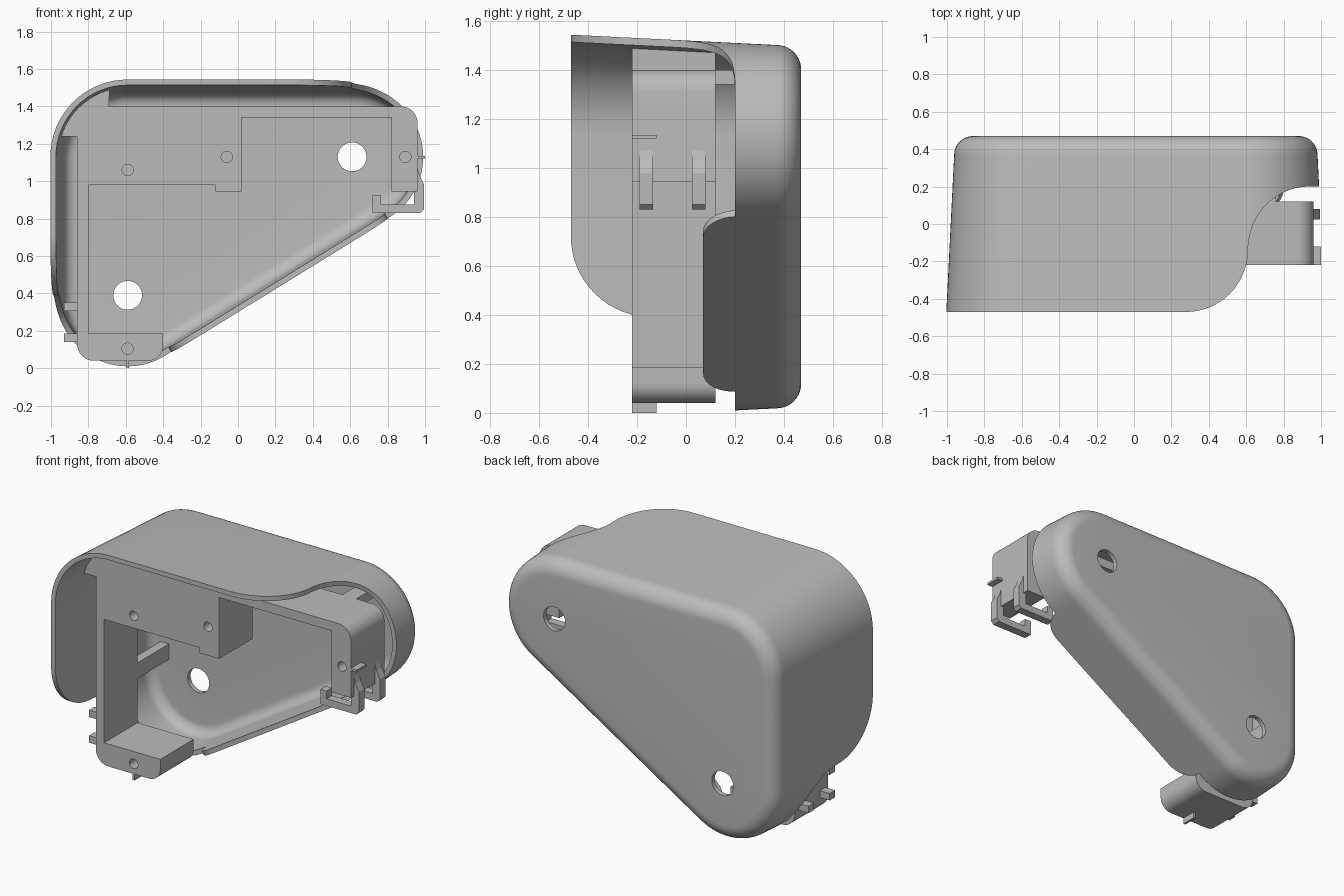
import bpy, bmesh
from math import sin, cos, sqrt, pi, radians, atan2
from mathutils import Matrix

if "Cube" in bpy.data.objects:
    bpy.data.objects.remove(bpy.data.objects["Cube"], do_unlink=True)

grey = bpy.data.materials.new("plain grey")
grey.use_nodes = True
COLOUR = (0.5, 0.5, 0.5, 1)
grey.diffuse_color = COLOUR
grey.node_tree.nodes["Principled BSDF"].inputs["Base Color"].default_value = COLOUR


def finish(bm, name):
    bmesh.ops.recalc_face_normals(bm, faces=bm.faces)
    mesh = bpy.data.meshes.new(name)
    bm.to_mesh(mesh)
    bm.free()
    mesh.materials.append(grey)
    obj = bpy.data.objects.new(name, mesh)
    bpy.context.collection.objects.link(obj)
    return obj


def activate(obj):
    bpy.ops.object.select_all(action='DESELECT')
    obj.select_set(True)
    bpy.context.view_layer.objects.active = obj


def smooth(obj):
    activate(obj)
    bpy.ops.object.shade_smooth_by_angle(angle=radians(30))


def prism(name, points, y0, y1):
    """Extrude an x-z profile along y."""
    bm = bmesh.new()
    face = bm.faces.new([bm.verts.new((x, y0, z)) for x, z in points])
    new = bmesh.ops.extrude_face_region(bm, geom=[face])["geom"]
    moved = [v for v in new if isinstance(v, bmesh.types.BMVert)]
    bmesh.ops.translate(bm, verts=moved, vec=(0, y1 - y0, 0))
    return finish(bm, name)


def box(name, x0, x1, y0, y1, z0, z1):
    return prism(name, [(x0, z0), (x1, z0), (x1, z1), (x0, z1)], y0, y1)


def arc(cx, cz, r, a0, a1, n=10):
    angles = [radians(a0 + (a1 - a0) * i / n) for i in range(n + 1)]
    return [(cx + r * cos(a), cz + r * sin(a)) for a in angles]


def drill(obj, centres, r, y0, y1):
    """Cut round holes along y."""
    bm = bmesh.new()
    for x, z in centres:
        place = Matrix.Translation((x, (y0 + y1) / 2, z)) @ Matrix.Rotation(pi / 2, 4, 'X')
        bmesh.ops.create_cone(bm, cap_ends=True, segments=40, radius1=r, radius2=r,
                              depth=y1 - y0, matrix=place)
    cutter = finish(bm, "hole_cutter")
    cutter.hide_render = True
    mod = obj.modifiers.new("holes", 'BOOLEAN')
    mod.operation, mod.solver, mod.object = 'DIFFERENCE', 'EXACT', cutter
    activate(obj)
    bpy.ops.object.modifier_apply(modifier=mod.name)
    bpy.data.objects.remove(cutter, do_unlink=True)


# Cover outline: three corner centres offset outwards; each column is (x, z, angle, front y)
LOW, RIGHT, CORNER = (-0.59, 0.39), (0.61, 1.13), (-0.59, 1.13)
FRONT, MID, STEP, TAB = -0.47, -0.135, 0.2, 0.07
SWEEP, NOMINAL = 0.33, 0.385
N = 16
DIAG = atan2(RIGHT[1] - LOW[1], RIGHT[0] - LOW[0])
DIAG_NORMAL = DIAG - pi / 2


def sweep_front(drop):
    """Second half of the S-shaped front edge, by distance past the corner centre."""
    if drop >= SWEEP:
        return STEP
    return MID + (STEP - MID) * sqrt(max(0, 1 - (1 - drop / SWEEP) ** 2))


def first_half(centre, sign):
    """Offsets along a straight wall with the front edge curving back."""
    return [(SWEEP * (sin(a) - 1), MID + (FRONT - MID) * cos(a))
            for a in [pi / 2 * i / N for i in range(N + 1)]]


def outline():
    cols = [(CORNER[0], CORNER[1], pi / 2, FRONT)]
    bend = first_half(RIGHT, 1)
    cols += [(RIGHT[0] + d, RIGHT[1], pi / 2, y) for d, y in bend]          # top wall
    n = 3 * N
    for i in range(1, n + 1):                                               # right corner
        a = pi / 2 + (DIAG_NORMAL - pi / 2) * (i / n) ** 2
        y = sweep_front(NOMINAL * cos(a)) if a > 0 else STEP
        cols.append((*RIGHT, a, y))
    length = sqrt((RIGHT[0] - LOW[0]) ** 2 + (RIGHT[1] - LOW[1]) ** 2)
    quarter = [pi / 2 * i / 8 for i in range(9)]
    tab = [(length - 0.01 - 0.15 * (1 - cos(a)), STEP + (TAB - STEP) * sin(a)) for a in quarter]
    tab += [(0.04 + 0.15 * (1 - cos(a)), STEP + (TAB - STEP) * sin(a)) for a in reversed(quarter)]
    cols += [(LOW[0] + u * cos(DIAG), LOW[1] + u * sin(DIAG), DIAG_NORMAL, y) for u, y in tab]
    for i in range(n):                                                      # lower corner
        a = -pi + (DIAG_NORMAL + pi) * (1 - i / n) ** 2
        y = sweep_front(-NOMINAL * sin(a + pi) * -1) if a < -pi / 2 else STEP
        cols.append((*LOW, a, y))
    cols += [(LOW[0], LOW[1] - d, pi, y) for d, y in reversed(bend)]        # left wall
    cols += [(*CORNER, pi - pi / 2 * i / N, FRONT) for i in range(N)]       # upper corner
    return cols


def radius(y):
    return 0.38 + 0.05 * (0.2 - y)


def make_cover():
    wall, start = 0.03, 0.37
    cols = outline()
    fillet = [pi / 2 * i / 10 for i in range(11)]

    def rounded(inset):
        r = 0.1 - inset
        return [(start + r * sin(a), radius(start) - inset - r * (1 - cos(a))) for a in fillet]

    rows = rounded(0)[::-1] + [(None, 0), (None, wall)] + rounded(wall)
    bm = bmesh.new()
    rings = []
    for y, r in rows:
        ring = []
        for cx, cz, a, front in cols:
            yy = front if y is None else y
            rr = radius(front) - r if y is None else r
            ring.append(bm.verts.new((cx + rr * cos(a), yy, cz + rr * sin(a))))
        rings.append(ring)
    for p, q in zip(rings, rings[1:]):
        for i in range(len(p)):
            j = (i + 1) % len(p)
            bm.faces.new((p[i], p[j], q[j], q[i]))
    bm.faces.new(rings[0])
    bm.faces.new(rings[-1])
    bmesh.ops.remove_doubles(bm, verts=bm.verts, dist=0.00005)
    return finish(bm, "cover")


cover = make_cover()
drill(cover, [LOW, RIGHT], 0.077, 0.4, 0.5)
smooth(cover)

# Mounting bracket inside the cover
Y0, Y1 = -0.22, 0.12
profile = [(-0.86, 1.24)] + arc(*CORNER, 0.375, 163, 105) + [(-0.69, 1.40)]
profile += arc(0.87, 1.31, 0.09, 90, 0)
profile += [(0.96, 0.945), (0.82, 0.945), (0.82, 1.34), (0.02, 1.34), (0.02, 0.945),
            (-0.12, 0.945), (-0.12, 0.98), (-0.80, 0.98), (-0.80, 0.185), (-0.40, 0.185)]
profile += arc(-0.48, 0.12, 0.08, 0, -90) + arc(-0.77, 0.13, 0.09, -90, -180)
bracket = prism("bracket", profile, Y0, Y1)
drill(bracket, [(-0.59, 1.06), (-0.06, 1.13), (0.895, 1.13), (-0.59, 0.105)], 0.03, Y0 - 0.1, Y0 + 0.1)
smooth(bracket)

# Ribs joining the bracket to the back of the cover
box("left_rib", -0.86, -0.80, Y1, 0.45, 0.47, 0.57)
box("top_rib", 0.66, 0.76, Y1, 0.45, 1.34, 1.40)

# Locating pins
box("right_pin", 0.95, 1.0, Y0, -0.12, 1.12, 1.135)
box("bottom_pin", -0.597, -0.583, Y0, -0.12, 0.0, 0.05)

# Cable hooks at the right end and lugs on the left bar
hook = [(0.94, 1.07), (0.96, 1.07), (0.97, 1.03), (0.995, 0.98), (0.995, 0.85), (0.975, 0.83),
        (0.72, 0.83), (0.72, 0.925), (0.765, 0.925), (0.765, 0.875), (0.94, 0.875)]
for place, y0, y1 in (("front", -0.19, -0.135), ("back", 0.025, 0.08)):
    prism(place + "_hook", hook, y0, y1)
    box(place + "_upper_lug", -0.93, -0.85, y0, y1, 0.305, 0.35)
    box(place + "_lower_lug", -0.93, -0.84, y0, y1, 0.14, 0.185)
